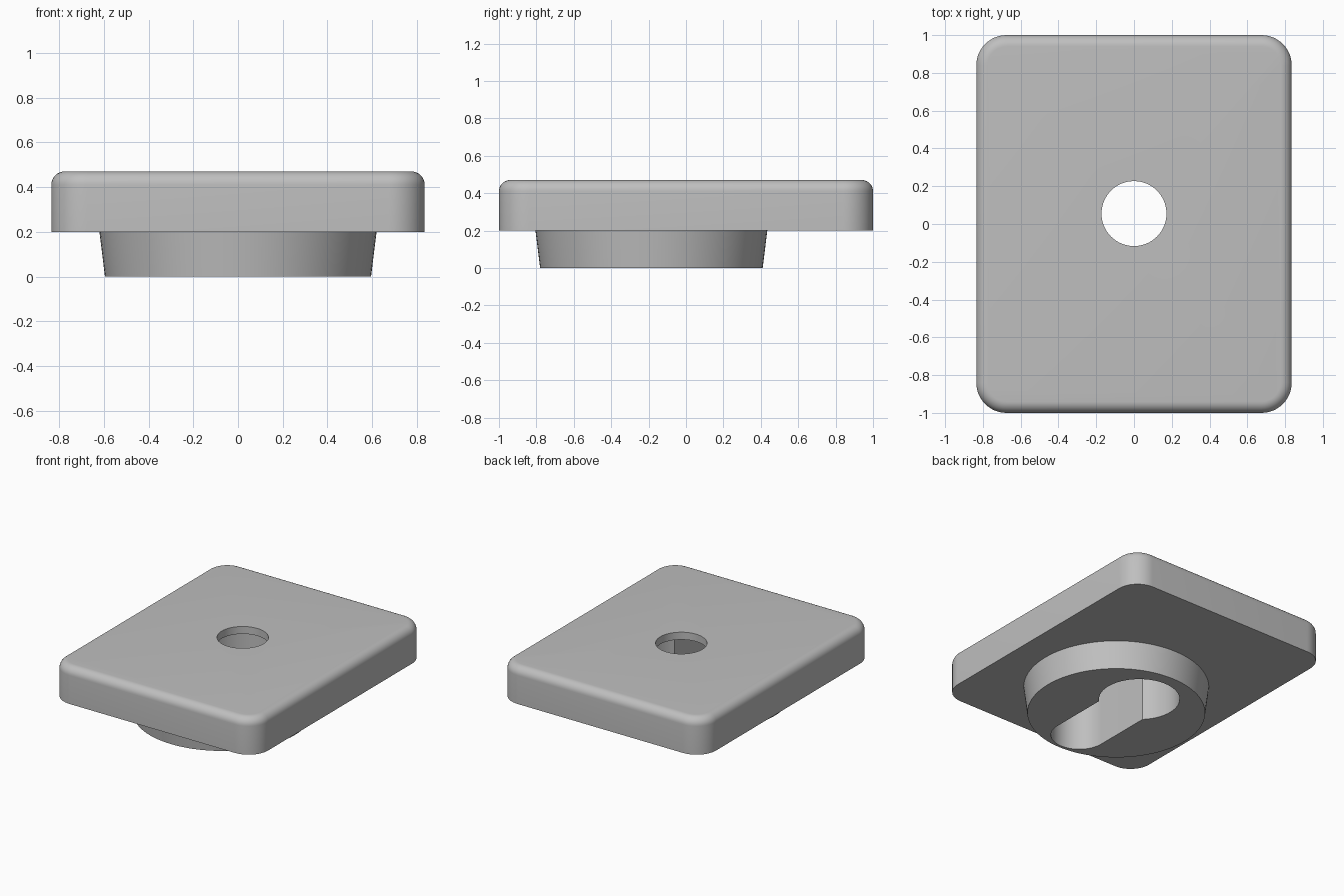
import bpy, bmesh
from math import sin, cos, pi, asin

if "Cube" in bpy.data.objects:
    bpy.data.objects.remove(bpy.data.objects["Cube"])

grey = bpy.data.materials.new("plain_grey")
grey.use_nodes = True
colour = (0.52, 0.52, 0.52, 1)
grey.diffuse_color = colour
grey.node_tree.nodes["Principled BSDF"].inputs["Base Color"].default_value = colour


def arc(cx, cy, r, start, end, n):
    return [(cx + r * cos(start + (end - start) * i / n),
             cy + r * sin(start + (end - start) * i / n)) for i in range(n + 1)]


def prism(name, outline, z0, z1, round_top=0.0):
    """Extrude a closed outline upward, optionally rounding its top rim."""
    bm = bmesh.new()
    base = bm.faces.new([bm.verts.new((x, y, z0)) for x, y in outline])
    top = bmesh.ops.extrude_face_region(bm, geom=[base], use_keep_orig=True)["geom"]
    for v in top:
        if isinstance(v, bmesh.types.BMVert):
            v.co.z = z1
    bmesh.ops.recalc_face_normals(bm, faces=bm.faces)
    if round_top:
        rim = [e for e in bm.edges if all(v.co.z == e.verts[0].co.z for v in e.verts)
               and e.verts[0].co.z > (z0 + z1) / 2]
        bmesh.ops.bevel(bm, geom=rim, offset=round_top, segments=8,
                        profile=0.5, affect='EDGES')
    mesh = bpy.data.meshes.new(name)
    bm.to_mesh(mesh)
    bm.free()
    obj = bpy.data.objects.new(name, mesh)
    bpy.context.collection.objects.link(obj)
    mesh.materials.append(grey)
    return obj


def combine(body, other, operation):
    """Apply a boolean to the body and discard the helper."""
    bpy.context.view_layer.objects.active = body
    mod = body.modifiers.new(operation, 'BOOLEAN')
    mod.operation, mod.object, mod.solver = operation, other, 'EXACT'
    bpy.ops.object.modifier_apply(modifier=mod.name)
    bpy.data.objects.remove(other)


# Rounded rectangular plate
half_x, half_y, corner = 0.835, 1.0, 0.16
outline = []
for i, (sx, sy) in enumerate([(1, 1), (-1, 1), (-1, -1), (1, -1)]):
    outline += arc(sx * (half_x - corner), sy * (half_y - corner), corner,
                   i * pi / 2, (i + 1) * pi / 2, 12)
body = prism("mounting_plate", outline, 0.2, 0.47, 0.06)

# Tapered round boss under the plate, sunk slightly into it
z_top = 0.25
bpy.ops.mesh.primitive_cone_add(vertices=96, radius1=0.595, radius2=0.626, depth=z_top,
                                location=(0, -0.185, z_top / 2))
boss = bpy.context.object
boss.data.materials.append(grey)
combine(body, boss, 'UNION')

# Keyhole pocket open at the bottom: round entry plus a slot toward the front
hole_y, entry_r, slot_r, slot_y = 0.055, 0.27, 0.19, -0.57
a = asin(slot_r / entry_r)
keyhole = (arc(0, hole_y, entry_r, a - pi / 2, 3 * pi / 2 - a, 64)
           + arc(0, slot_y, slot_r, pi, 2 * pi, 32))
combine(body, prism("keyhole_cutter", keyhole, -0.1, 0.415), 'DIFFERENCE')

# Smaller round hole through the top
hole = arc(0, hole_y, 0.172, 0, 2 * pi, 64)[:-1]
combine(body, prism("hole_cutter", hole, 0.3, 0.6), 'DIFFERENCE')

bpy.ops.object.select_all(action='DESELECT')
body.select_set(True)
bpy.context.view_layer.objects.active = body
bpy.ops.object.shade_smooth_by_angle(angle=pi / 6)
